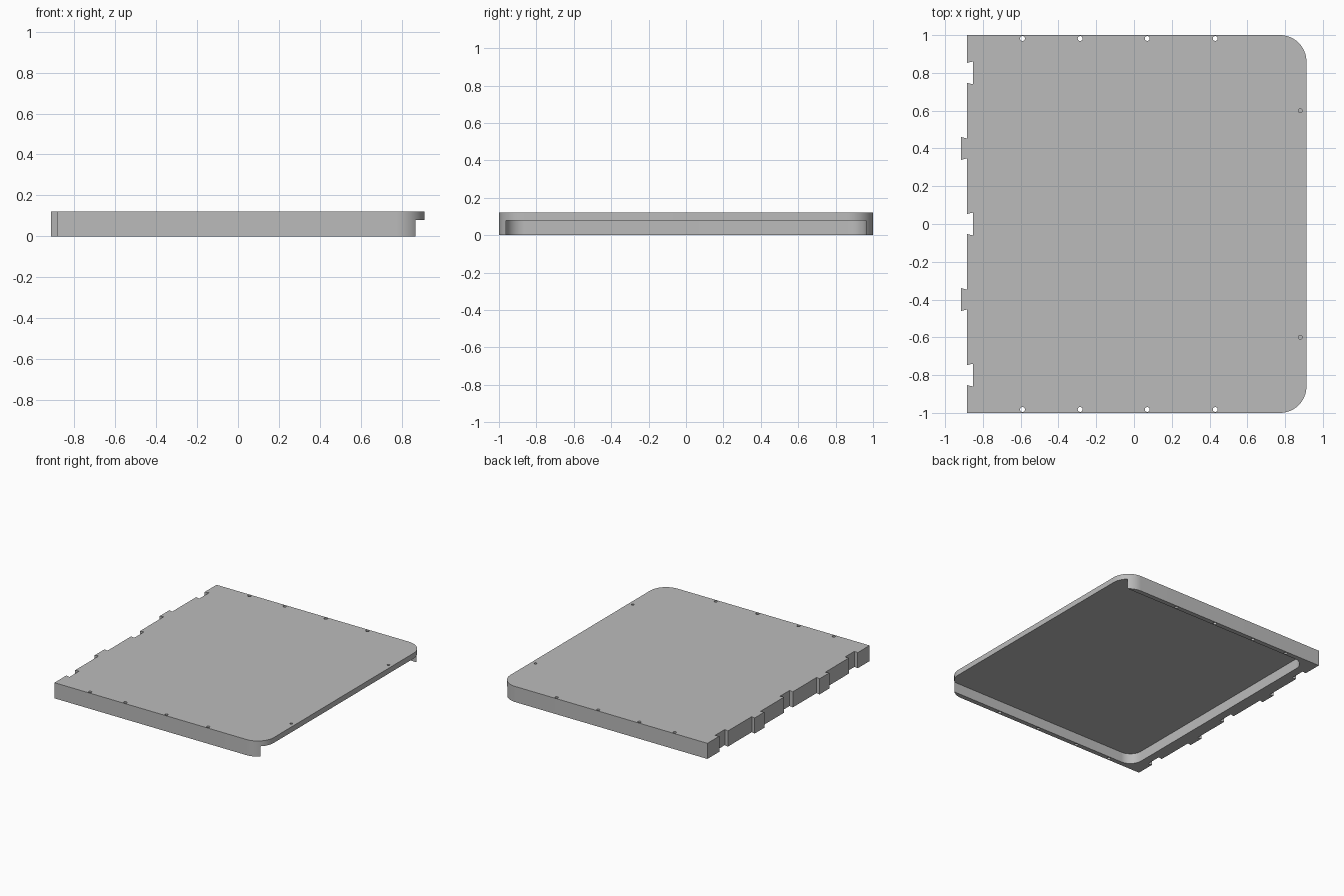
import bpy, bmesh
from math import sin, cos, radians

cube = bpy.data.objects.get("Cube")
if cube:
    bpy.data.objects.remove(cube, do_unlink=True)

HEIGHT, CEILING = 0.122, 0.08
BACK, END = -0.885, 0.913

grey = bpy.data.materials.new("plain grey")
grey.use_nodes = True
grey.diffuse_color = (0.5, 0.5, 0.5, 1)
grey.node_tree.nodes["Principled BSDF"].inputs["Base Color"].default_value = grey.diffuse_color


def arc(cx, cy, r, start, end, steps=16):
    """Points along a circular arc, angles in degrees."""
    angles = [radians(start + (end - start) * i / steps) for i in range(steps + 1)]
    return [(cx + r * cos(a), cy + r * sin(a)) for a in angles]


def prism(name, outline, bottom, top):
    """Extrude a flat outline between two heights."""
    bm = bmesh.new()
    face = bm.faces.new([bm.verts.new((x, y, bottom)) for x, y in outline])
    out = bmesh.ops.extrude_face_region(bm, geom=[face])
    moved = [v for v in out["geom"] if isinstance(v, bmesh.types.BMVert)]
    bmesh.ops.translate(bm, verts=moved, vec=(0, 0, top - bottom))
    bmesh.ops.recalc_face_normals(bm, faces=bm.faces)
    mesh = bpy.data.meshes.new(name)
    bm.to_mesh(mesh)
    bm.free()
    mesh.materials.append(grey)
    obj = bpy.data.objects.new(name, mesh)
    bpy.context.collection.objects.link(obj)
    return obj


# Outline: rounded at the +x corners, dovetail tabs and notches on the -x edge
R = 0.14
outline = arc(END - R, -1 + R, R, -90, 0) + arc(END - R, 1 - R, R, 0, 90)
outline.append((BACK, 1))
for y, depth in ((0.8, 0.032), (0.4, -0.03), (0, 0.032), (-0.4, -0.03), (-0.8, 0.032)):
    outline += [(BACK, y + 0.053), (BACK + depth, y + 0.06),
                (BACK + depth, y - 0.06), (BACK, y - 0.053)]
outline.append((BACK, -1))
tray = prism("tray_cover", outline, 0, HEIGHT)

# Underside cavity, open towards +x, with rounded inner corners
inner, side, r = -0.79, 0.963, 0.1
cavity = [(END + 0.1, -side), (END + 0.1, side)]
cavity += arc(inner + r, side - r, r, 90, 180)
cavity += arc(inner + r, -side + r, r, 180, 270)
cutters = [prism("cavity_cutter", cavity, -0.1, CEILING)]

# Screw holes through the side walls, and shallow pin holes along the +x edge
for s in (-1, 1):
    for x in (-0.59, -0.285, 0.07, 0.43):
        ring = arc(x, s * 0.982, 0.013, 0, 360, 20)[:-1]
        cutters.append(prism("screw_hole_cutter", ring, -0.05, 0.2))
    ring = arc(0.88, s * 0.6, 0.01, 0, 360, 20)[:-1]
    cutters.append(prism("pin_hole_cutter", ring, 0.1, 0.2))

bpy.ops.object.select_all(action="DESELECT")
tray.select_set(True)
bpy.context.view_layer.objects.active = tray
for cutter in cutters:
    cutter.hide_render = True
    mod = tray.modifiers.new("cut", "BOOLEAN")
    mod.operation = "DIFFERENCE"
    mod.solver = "EXACT"
    mod.object = cutter
    bpy.ops.object.modifier_apply(modifier=mod.name)
    bpy.data.objects.remove(cutter, do_unlink=True)

bpy.ops.object.shade_smooth_by_angle(angle=radians(30))
